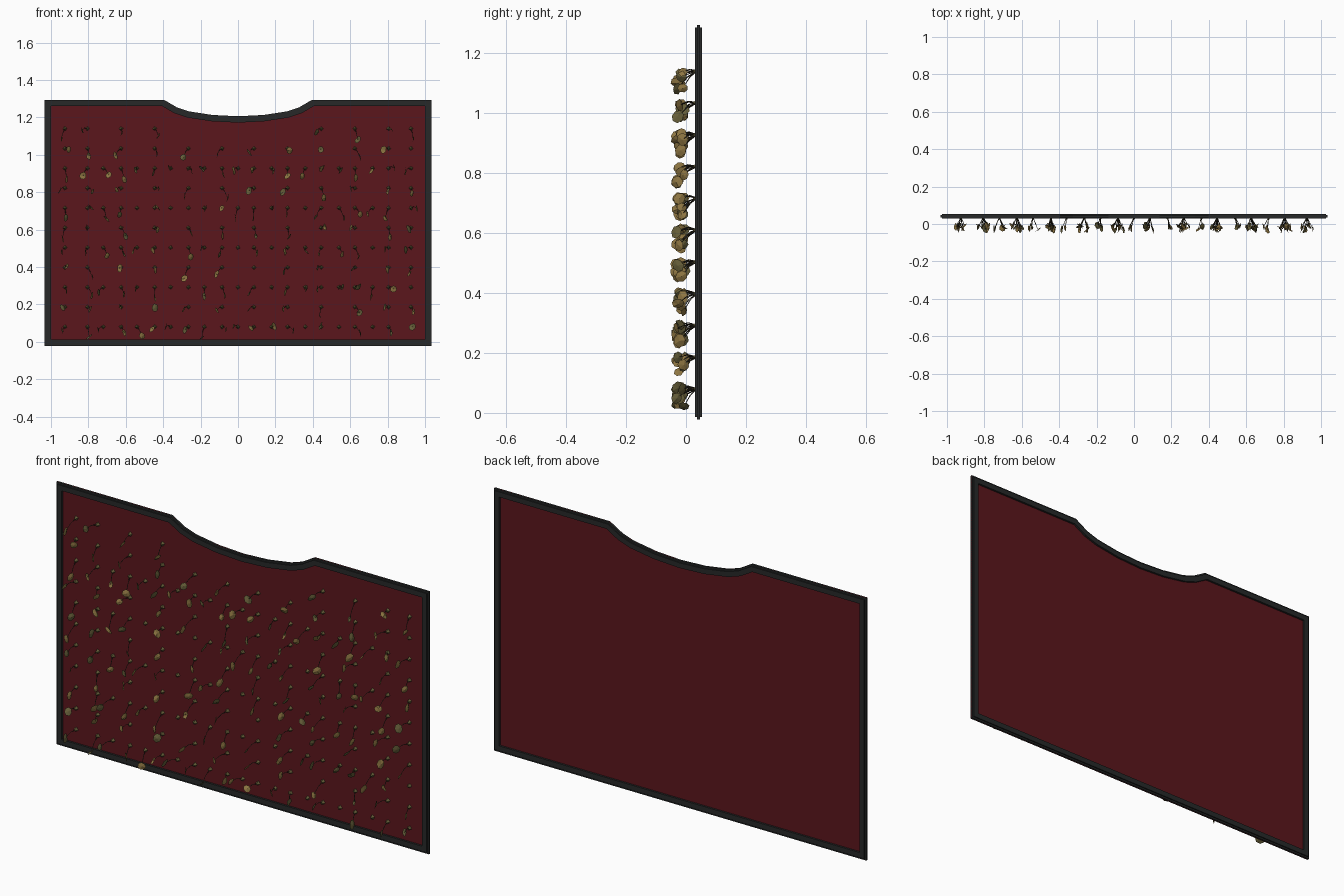
import bpy, bmesh, math, random
from mathutils import Vector, Matrix

if "Cube" in bpy.data.objects:
    bpy.data.objects.remove(bpy.data.objects["Cube"])

random.seed(7)


def material(name, rgb):
    m = bpy.data.materials.new(name)
    m.diffuse_color = (*rgb, 1)
    m.use_nodes = True
    m.node_tree.nodes["Principled BSDF"].inputs["Base Color"].default_value = m.diffuse_color
    return m


FRAME = material("dark_metal", (0.020, 0.022, 0.022))
RED = material("deep_red", (0.105, 0.008, 0.012))
GOLD = material("dry_gold", (0.27, 0.18, 0.055))
OLIVE = material("olive", (0.13, 0.11, 0.04))
STEM = material("stem_brown", (0.04, 0.032, 0.018))


def finish(name, bm, mats):
    bmesh.ops.recalc_face_normals(bm, faces=bm.faces) if name.startswith("frame") else None
    me = bpy.data.meshes.new(name)
    bm.to_mesh(me)
    bm.free()
    for m in mats:
        me.materials.append(m)
    ob = bpy.data.objects.new(name, me)
    bpy.context.collection.objects.link(ob)
    return ob


# Half of the sagging top edge, mirrored into a closed outline
half = [(0.0, 1.172), (0.14, 1.179), (0.27, 1.199), (0.34, 1.222), (0.405, 1.26), (1.0, 1.26), (1.0, 0.012)]
outline = half + [(-x, z) for x, z in reversed(half[1:])]


def inset(loop, d):
    # mitred inward offset of a clockwise outline
    out = []
    n = len(loop)
    for i in range(n):
        p, q, r = (Vector(loop[(i + k) % n]) for k in (-1, 0, 1))
        a, b = (q - p).normalized(), (r - q).normalized()
        na, nb = Vector((a.y, -a.x)), Vector((b.y, -b.x))
        m = (na + nb) / (1 + na.dot(nb))
        out.append(tuple(q + m * d))
    return out


def ring(name, outer, inner, y0, y1, mat):
    bm = bmesh.new()
    loops = [[bm.verts.new((x, y, z)) for x, z in lp]
             for lp, y in ((outer, y0), (inner, y0), (inner, y1), (outer, y1))]
    n = len(outer)
    for k in range(4):
        a, b = loops[k], loops[(k + 1) % 4]
        for i in range(n):
            j = (i + 1) % n
            bm.faces.new((a[i], a[j], b[j], b[i]))
    return finish(name, bm, [mat])


# Frame, thin inner lip
edge, lip = inset(outline, -0.026), inset(outline, -0.034)
ring("frame_border", outline, edge, 0.030, 0.053, FRAME)
ring("frame_inner_lip", edge, lip, 0.036, 0.047, FRAME)

# Thin panel, with a small chip out of the top edge on each side
path = []
top = lip[5][1]
for x, z in lip:
    if x < -0.9 and z > 1:
        path.append((x, z))
        path += [(-0.68, top), (-0.645, top - 0.018), (-0.643, top)]
    elif x > 0.9 and z > 1:
        path += [(0.66, top), (0.685, top - 0.018), (0.69, top), (x, z)]
    else:
        path.append((x, z))
bm = bmesh.new()
face = bm.faces.new([bm.verts.new((x, 0.040, z)) for x, z in path])
ext = bmesh.ops.extrude_face_region(bm, geom=[face])
bmesh.ops.translate(bm, verts=[v for v in ext["geom"] if isinstance(v, bmesh.types.BMVert)], vec=(0, 0.003, 0))
bmesh.ops.recalc_face_normals(bm, faces=bm.faces)
finish("panel", bm, [RED])

# Staggered lattice of sprig positions
main = [0.085 + 0.18 * i for i in range(5)] + [0.925]
main = [s * x for x in main for s in (-1, 1)]
between = [0.18 * i for i in range(-4, 5)]
spots = []
for row in range(11):
    z = 0.08 + 0.106 * row
    cols = main + (between if row % 2 == 0 and row < 10 else [])
    for x in cols:
        if row == 10 and abs(x) < 0.42:
            continue
        spots.append((x, z, x in main))

# Small pointed buds on the panel
bm = bmesh.new()
for x, z, _ in spots:
    rot = Matrix.Rotation(math.pi / 2, 4, 'X') @ Matrix.Rotation(random.uniform(-0.3, 0.3), 4, 'Z')
    bmesh.ops.create_cone(bm, cap_ends=True, segments=4, radius1=0.013, radius2=0.003, depth=0.018,
                          matrix=Matrix.Translation((x, 0.033, z)) @ rot)
finish("buds", bm, [OLIVE])


def stem(bm, a, b, r):
    d = b - a
    bmesh.ops.create_cone(bm, cap_ends=False, segments=4, radius1=r, radius2=r * 0.5, depth=d.length,
                          matrix=Matrix.Translation((a + b) / 2) @ d.to_track_quat('Z', 'Y').to_matrix().to_4x4())


def leaf(bm, centre, size):
    # cupped seven-sided leaf, seen mostly from the side
    rot = (Matrix.Rotation(random.gauss(0, 0.5), 4, 'Z') @ Matrix.Rotation(random.gauss(0, 0.35), 4, 'Y')
           @ Matrix.Rotation(random.uniform(0, 6.28), 4, 'X'))
    mid = bm.verts.new(centre + rot @ Vector((0.005, 0, 0)))
    rim = []
    for i in range(7):
        a = math.tau * i / 7
        p = centre + rot @ Vector((random.uniform(-0.003, 0.003), size * math.cos(a), size * 0.85 * math.sin(a)))
        p.y, p.z = max(p.y, -0.052), max(p.z, 0.0)
        rim.append(bm.verts.new(p))
    mat = random.random() < 0.35
    for i in range(7):
        bm.faces.new((mid, rim[i], rim[(i + 1) % 7])).material_index = mat


# Drooping stems, each ending in a leaf
stems, leaves = bmesh.new(), bmesh.new()
for x, z, is_main in spots:
    if random.random() > (0.95 if is_main else 0.6):
        continue
    root = Vector((x, 0.036, z))
    tip = Vector((x + random.uniform(-0.03, 0.03), random.uniform(-0.032, -0.006),
                  max(0.022, z - random.uniform(-0.005, 0.06))))
    tip.x = max(-0.965, min(0.965, tip.x))
    elbow = root.lerp(tip, 0.5) + Vector((0, 0, 0.008))
    stem(stems, root, elbow, 0.0025)
    stem(stems, elbow, tip, 0.0018)
    leaf(leaves, tip, random.uniform(0.018, 0.024))
finish("stems", stems, [STEM])
finish("leaves", leaves, [GOLD, OLIVE])
